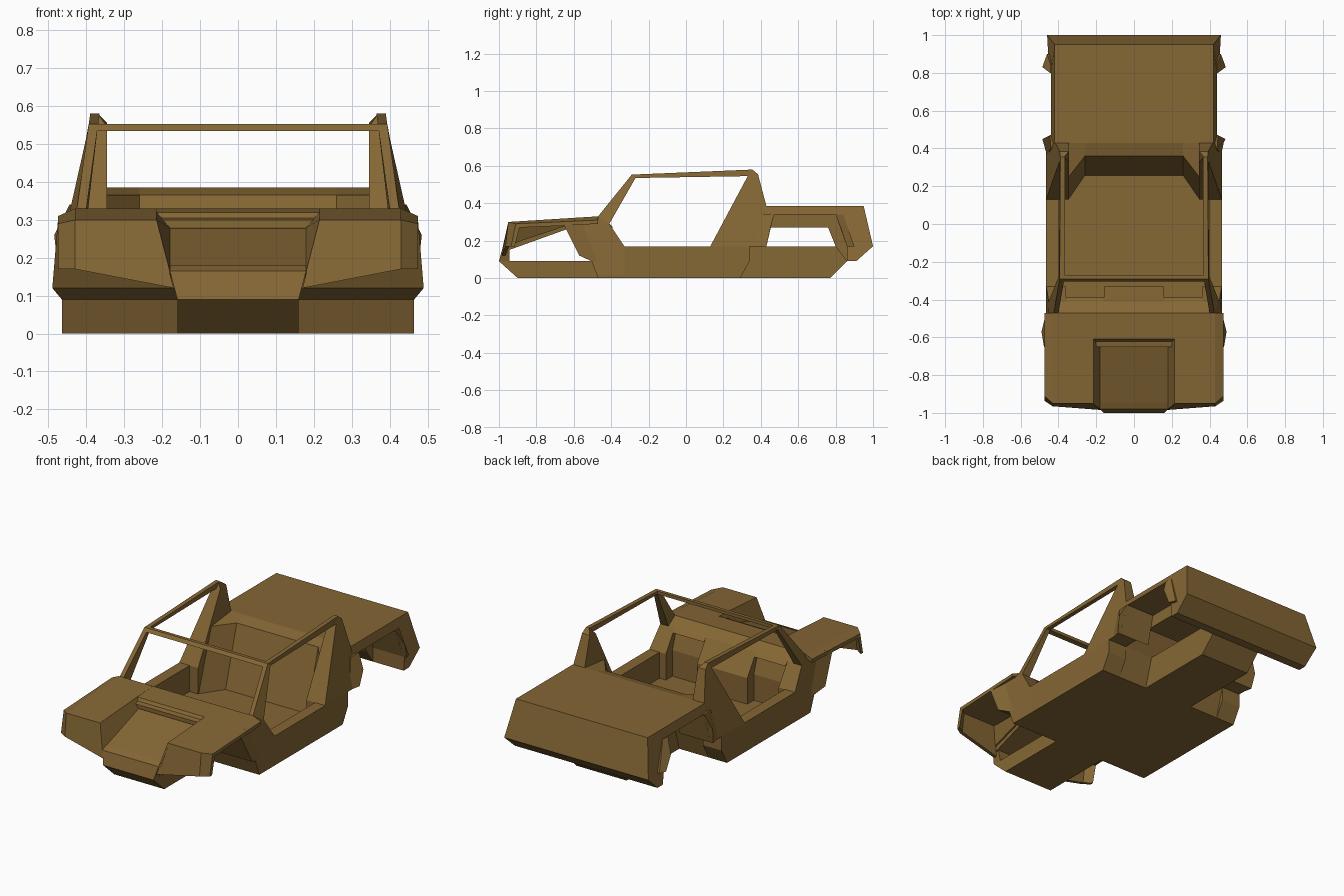
import bpy, bmesh

cube = bpy.data.objects.get("Cube")
if cube:
    bpy.data.objects.remove(cube, do_unlink=True)

paint = bpy.data.materials.new("brown_paint")
paint.use_nodes = True
brown = (0.235, 0.135, 0.035, 1)
paint.diffuse_color = brown
shader = paint.node_tree.nodes["Principled BSDF"]
shader.inputs["Base Color"].default_value = brown
shader.inputs["Roughness"].default_value = 0.8


def ramp(*stops):
    """Half width as a function of height, from (height, half width) stops."""
    def width(height):
        if height <= stops[0][0]:
            return stops[0][1]
        for (low, start), (high, end) in zip(stops, stops[1:]):
            if height <= high:
                return start + (end - start) * (height - low) / (high - low)
        return stops[-1][1]
    return width


def at(half, outline):
    """Place a (y, z) outline at a half width, which may be a number or a ramp."""
    return [(half(z) if callable(half) else half, y, z) for y, z in outline]


def move(point, along=0, up=0):
    return (point[0] + along, point[1] + up)


def loft(name, loops, mirror=True):
    """Closed solid through matching loops, optionally mirrored across x."""
    bm = bmesh.new()
    rings = [[bm.verts.new(corner) for corner in loop] for loop in loops]
    for ring, following in zip(rings, rings[1:]):
        for i in range(len(ring)):
            bm.faces.new((ring[i - 1], ring[i], following[i], following[i - 1]))
    bm.faces.new(rings[0])
    bm.faces.new(rings[-1])
    bmesh.ops.recalc_face_normals(bm, faces=bm.faces)
    mesh = bpy.data.meshes.new(name)
    bm.to_mesh(mesh)
    bm.free()
    mesh.materials.append(paint)
    obj = bpy.data.objects.new(name, mesh)
    bpy.context.collection.objects.link(obj)
    if mirror:
        obj.modifiers.new("Mirror", "MIRROR")


def side(name, outline, inner, outer):
    loft(name, [at(inner, outline), at(outer, outline)])


def middle(name, outline, half):
    left = at(half, outline)
    loft(name, [left, [(-x, y, z) for x, y, z in left]], mirror=False)


# Shared heights
kick, belt, fender_top, cowl_top, shelf, deck, roof = 0.09, 0.17, 0.3, 0.33, 0.365, 0.385, 0.58
sheet = 0.02

# Key points of the side profile, as (y, z)
nose_tip, nose_foot = (-1, kick), (-0.9, 0)
nose_lip, nose_back = (-0.98, 0.165), (-0.945, kick)
hood_front, hood_notch = (-0.95, fender_top), (-0.61, 0.32)
scoop_back = (-0.64, 0.28)
arch_top, arch_flare, arch_foot = (-0.65, 0.28), (-0.57, 0.12), (-0.505, kick)
sill_front, cowl = (-0.47, 0), (-0.47, cowl_top)
dash_lip, door_front, door_back = (-0.41, 0.29), (-0.33, belt), (0.13, belt)
header, header_low = (-0.29, 0.553), (-0.27, 0.535)
rail_low, peak, shoulder = (0.33, 0.545), (0.355, roof), (0.385, 0.555)
sill_back, sill_kick, sill_end = (0.29, 0), (0.34, kick), (0.34, belt)
deck_front, pillar_foot = (0.43, deck), (0.43, belt)
well_front, well_back, well_foot = (0.47, 0.34), (0.8, 0.34), (0.86, belt)
tail = [(0.86, kick), (0.91, kick), (1, belt), (0.95, deck)]

# Half widths
core, keel, tub, door_inner = 0.26, 0.16, 0.465, 0.4
cabin_inner = 0.345
footwell_half = 0.36
scoop_top, hood_edge, fender_side = 0.215, 0.43, 0.475
scoop_side = ramp((scoop_back[1], 0.18), (hood_notch[1], scoop_top))
hood_inner = ramp((arch_flare[1], 0.17), (scoop_back[1], scoop_top))
body = ramp((belt, tub), (fender_top, 0.45), (cowl_top, 0.425), (roof, 0.39))
frame_inner = ramp((cowl_top, door_inner), (roof, 0.365))
pillar_inner = ramp((shoulder[1], cabin_inner), (roof, 0.37))
front_flare = ramp((kick, tub), (arch_flare[1], 0.49), (fender_top, fender_side), (cowl_top, 0.425))
rear_body = ramp((kick, 0.455), (belt, 0.46), (well_back[1], 0.44), (deck, 0.42))
rear_lip = ramp((belt, 0.475), (core, 0.485), (well_back[1], 0.445))

# Floor and keels
middle("floor_pan", [sill_front, sill_back, move(sill_back, up=sheet), move(sill_front, up=sheet)], tub)
middle("front_keel", [nose_tip, nose_foot, sill_front, arch_foot], keel)
middle("rear_keel", [sill_back, (0.77, 0), tail[0], well_foot, sill_end], keel)

# Nose and sunken hood centre
middle("nose", [nose_tip, nose_lip, move(nose_back, up=kick), nose_back],
       ramp((kick, keel), (nose_lip[1], 0.18)))
middle("scoop_floor", [nose_lip, scoop_back, hood_notch, move(hood_notch, up=-2 * sheet),
                       move(scoop_back, up=-sheet), move(nose_lip, sheet, -sheet)], scoop_side)
middle("hood_back", [hood_notch, cowl, move(cowl, up=-sheet), move(hood_notch, up=-sheet)],
       scoop_top)
scoop_wall = [*at(scoop_top, [hood_front, hood_notch]), *at(scoop_side, [scoop_back, nose_lip])]
loft("scoop_wall", [scoop_wall, [(x + sheet / 2, y, z) for x, y, z in scoop_wall]])


# Fascia, hood side and fender as one folded sheet
def fender_outline(front, back, lip):
    return [front, back, move(back, up=-sheet), arch_top, move(front, sheet, -sheet),
            move(lip, sheet), lip]


loft("front_fender", [
    at(hood_inner, fender_outline(hood_front, cowl, (-0.985, arch_flare[1]))),
    at(hood_edge, fender_outline(hood_front, cowl, (-0.965, belt))),
    at(fender_side, fender_outline((-0.91, 0.29), move(cowl, up=-sheet), (-0.935, belt)))])
side("front_arch_post", [arch_top, arch_flare, arch_foot, move(sill_front, up=kick), cowl,
                         move(arch_top, up=sheet)], door_inner, front_flare)

# Firewall and dashboard with footwells either side of the centre
firewall = [cowl, move(arch_top, up=sheet), arch_top, arch_flare, arch_foot, sill_front]
dash = firewall + [(door_front[0], 0), door_front, dash_lip]
footwell = firewall + [move(point, -0.06) for point in dash[-3:-1]] + [move(dash_lip, -sheet)]
middle("dash_centre", dash, keel)
side("footwell_wall", footwell, keel, footwell_half)
side("dash_end", dash, footwell_half, body)
side("dash_top", [cowl, dash_lip, move(dash_lip, sheet, -sheet), move(dash_lip, -sheet, -sheet)],
     keel, footwell_half)

# Sills and window frame
side("sill", [sill_front, sill_back, sill_kick, sill_end, door_front, dash_lip, cowl, arch_foot],
     door_inner, body)
side("front_pillar", [cowl, dash_lip, header_low, header], frame_inner, body)
side("roof_rail", [header, header_low, rail_low, peak], frame_inner, body)
side("rear_pillar", [door_back, rail_low, peak, shoulder, deck_front, pillar_foot],
     pillar_inner, body)
middle("windshield_header", [header, move(header, sheet), header_low,
                             move(header_low, -0.035)], body)


# Wall behind the cabin with angled corners and a parcel shelf
def cabin_wall(foot, top):
    return [(foot, sheet / 2), (top, shelf), deck_front, move(deck_front, up=-2 * sheet),
            sill_end, sill_back]


wall_edge = at(core, cabin_wall(0.255, 0.36))
middle("cabin_back", cabin_wall(0.255, 0.36), core)
loft("cabin_corner", [wall_edge, at(cabin_inner, cabin_wall(door_back[0], 0.25))])
side("rear_side_wall", [(door_back[0], 0), sill_back, sill_kick, sill_end, door_back],
     cabin_inner, body)

# Trunk, rear fenders and arch lips
trunk_floor = core + sheet / 2
middle("trunk", [deck_front, (pillar_foot[0], trunk_floor), (0.76, trunk_floor),
                 (well_back[0], belt)] + tail, core)
side("rear_fender", [deck_front, pillar_foot, well_front, well_back, well_foot] + tail,
     core, rear_body)
for name, top, foot, reach in (("arch_lip_front", well_front, pillar_foot, -0.07),
                               ("arch_lip_rear", well_back, well_foot, 0.04)):
    bulge = ((top[0] + foot[0]) / 2, core)
    edge, faired = [top, bulge, foot], [move(foot, reach), move(top, reach)]
    loft(name, [at(hood_edge, edge + faired), at(rear_lip, edge) + at(rear_body, faired)])
